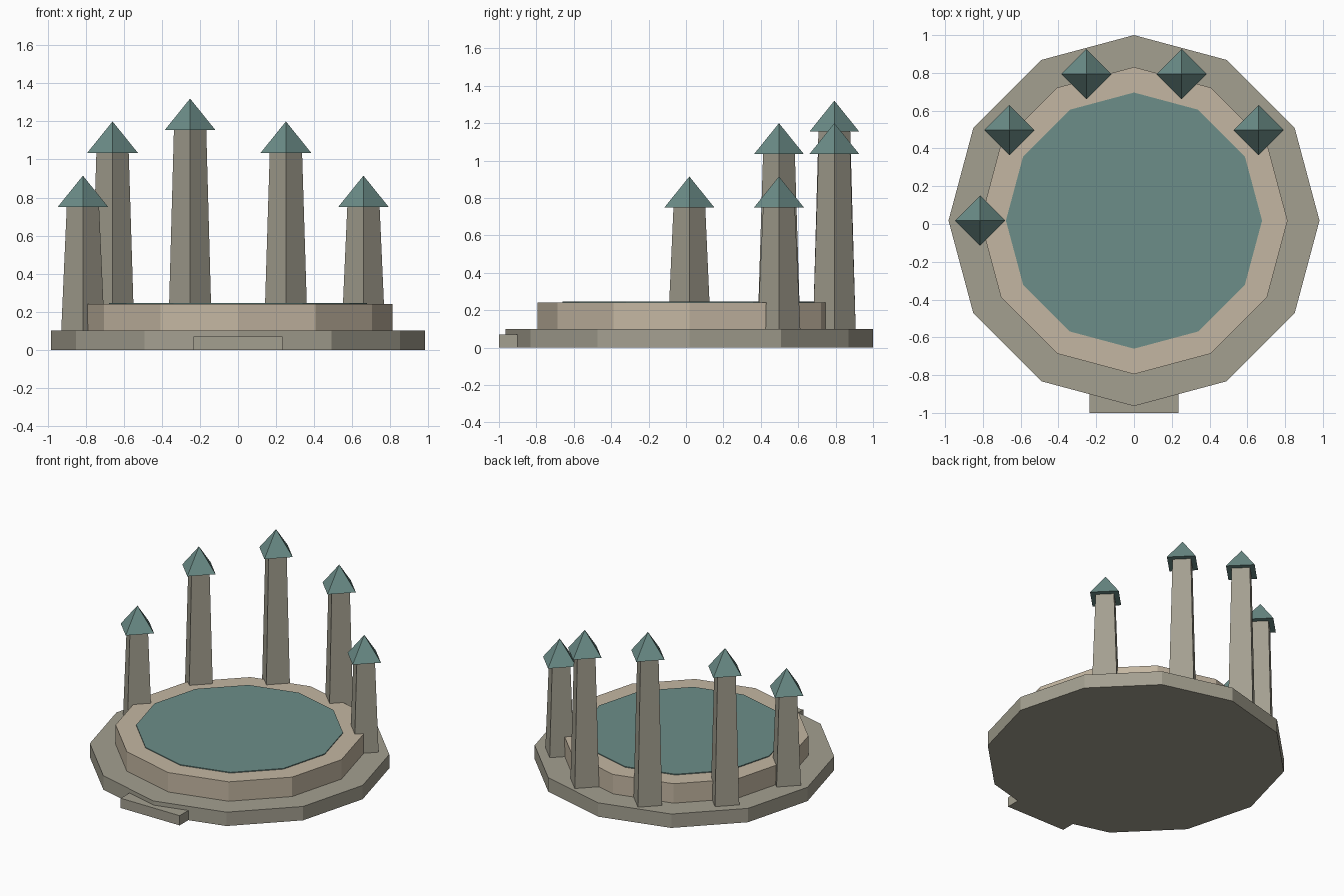
import bpy
from math import radians, cos, sin

if "Cube" in bpy.data.objects:
    bpy.data.objects.remove(bpy.data.objects["Cube"])

CY = 0.018  # centre of the round plan


def material(name, rgb):
    m = bpy.data.materials.new(name)
    m.diffuse_color = (*rgb, 1)
    m.use_nodes = True
    m.node_tree.nodes["Principled BSDF"].inputs["Base Color"].default_value = m.diffuse_color
    return m


stone = material("grey_stone", (0.37, 0.35, 0.28))
sand = material("sandstone", (0.55, 0.47, 0.36))
teal = material("teal", (0.15, 0.27, 0.25))


def prism(name, sides, x, y, z0, z1, r0, r1, mat):
    """Straight or tapered prism with a corner on the +y axis."""
    bpy.ops.mesh.primitive_cone_add(vertices=sides, radius1=r0, radius2=r1,
                                    depth=z1 - z0, location=(x, y, (z0 + z1) / 2))
    ob = bpy.context.object
    ob.name = name
    ob.data.materials.append(mat)
    return ob


# Stepped twelve-sided platform with pool
prism("base_plinth", 12, 0, CY, 0, 0.10, 0.982, 0.982, stone)
prism("pool_rim", 12, 0, CY, 0.10, 0.24, 0.813, 0.813, sand)
prism("pool_water", 12, 0, CY, 0.235, 0.246, 0.678, 0.678, teal)

# Front entrance step
bpy.ops.mesh.primitive_cube_add(size=1, location=(0, -0.91, 0.035))
step = bpy.context.object
step.name = "front_step"
step.scale = (0.47, 0.18, 0.07)
step.data.materials.append(stone)

# Arc of tapered towers with pyramid roofs around the back
for i, eave in enumerate((0.75, 1.035, 1.155, 1.035, 0.75)):
    a = radians(36 * (i + 1))
    x, y = 0.815 * cos(a), CY + 0.815 * sin(a)
    prism(f"tower_{i + 1}", 4, x, y, 0.10, eave, 0.114, 0.085, stone)
    prism(f"tower_roof_{i + 1}", 4, x, y, eave, eave + 0.165, 0.133, 0, teal)
